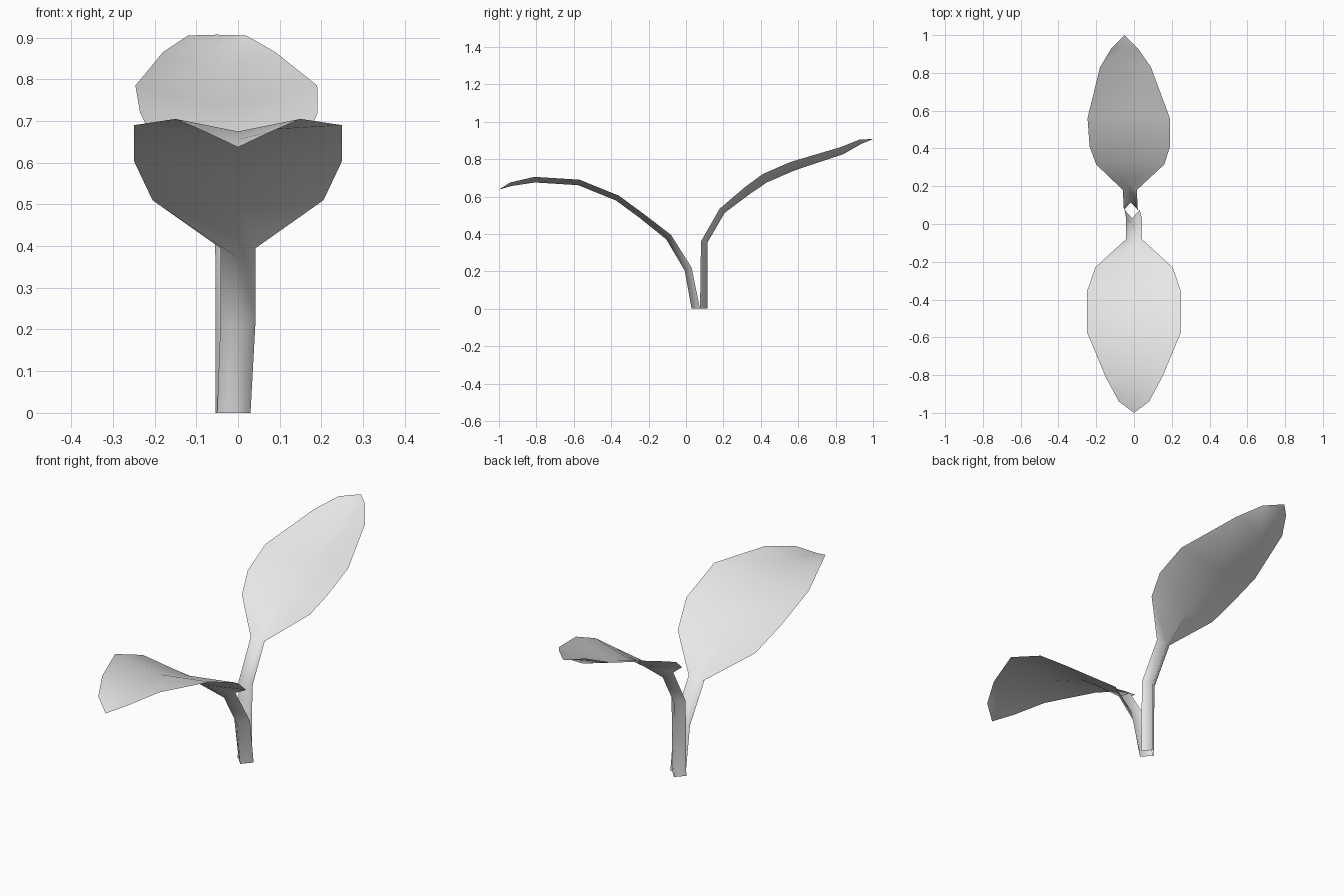
import bpy
import bmesh
from mathutils import Vector

default_cube = bpy.data.objects.get("Cube")
if default_cube:
    bpy.data.objects.remove(default_cube, do_unlink=True)


def make_material(name, colour):
    material = bpy.data.materials.new(name)
    material.use_nodes = True
    material.diffuse_color = colour
    material.node_tree.nodes["Principled BSDF"].inputs["Base Color"].default_value = colour
    return material


def groove_direction(stations, index, side):
    """Direction pointing from the rim of the blade down to its midrib."""
    before = stations[max(index - 1, 0)]
    after = stations[min(index + 1, len(stations) - 1)]
    along_y, along_z = after[2] - before[2], after[3] - before[3]
    if index == 0:
        along_y = 0  # keeps the foot flat on the floor
    return Vector((0, side * along_z, -side * along_y)).normalized()


def make_leaf(name, stations, side, material):
    """Folded sheet; each station is centre x, half width, rim y, rim z, groove depth."""
    bm = bmesh.new()
    rows = []
    for index, (centre, half, y, z, depth) in enumerate(stations):
        rim = Vector((centre, y, z))
        offset = Vector((half, 0, 0))
        rib = rim + groove_direction(stations, index, side) * depth
        rows.append([bm.verts.new(p) for p in (rim - offset, rib, rim + offset)])
    tip = rows[-1][1]

    # Two strips of faces meeting at the midrib
    for lower, upper in zip(rows, rows[1:]):
        for k in (0, 1):
            corners = [lower[k], lower[k + 1], upper[k + 1], upper[k]]
            if upper is rows[-1]:
                corners = [lower[k], lower[k + 1], tip]
            if side < 0:
                corners.reverse()
            bm.faces.new(corners)
    for loose in [v for v in bm.verts if not v.link_faces]:
        bm.verts.remove(loose)

    mesh = bpy.data.meshes.new(name)
    bm.to_mesh(mesh)
    bm.free()
    mesh.materials.append(material)
    mesh.shade_smooth()
    leaf = bpy.data.objects.new(name, mesh)
    bpy.context.collection.objects.link(leaf)
    return leaf


leaf_grey = make_material("leaf grey", (0.8, 0.8, 0.8, 1))

# Broad leaf arching over and drooping towards the front
front_stations = [
    (-0.01, 0.04, 0.075, 0, 0.045),
    (0, 0.042, 0.03, 0.22, 0.04),
    (0, 0.042, -0.08, 0.395, 0.035),
    (0, 0.205, -0.23, 0.51, 0.03),
    (0, 0.25, -0.36, 0.605, 0.03),
    (0, 0.25, -0.57, 0.69, 0.03),
    (0, 0.15, -0.81, 0.705, 0.03),
    (0, 0.08, -0.94, 0.675, 0.02),
    (0, 0, -1, 0.637, 0),
]
make_leaf("front_leaf", front_stations, -1, leaf_grey)

# Taller, narrower leaf rising towards the back
back_stations = [
    (-0.017, 0.037, 0.075, 0, 0.04),
    (-0.017, 0.037, 0.08, 0.36, 0.035),
    (-0.022, 0.037, 0.18, 0.535, 0.035),
    (-0.02, 0.18, 0.315, 0.65, 0.045),
    (-0.022, 0.213, 0.41, 0.72, 0.05),
    (-0.028, 0.218, 0.56, 0.785, 0.05),
    (-0.045, 0.135, 0.83, 0.865, 0.04),
    (-0.05, 0.07, 0.93, 0.905, 0.025),
    (-0.05, 0, 1, 0.907, 0),
]
make_leaf("back_leaf", back_stations, 1, leaf_grey)
